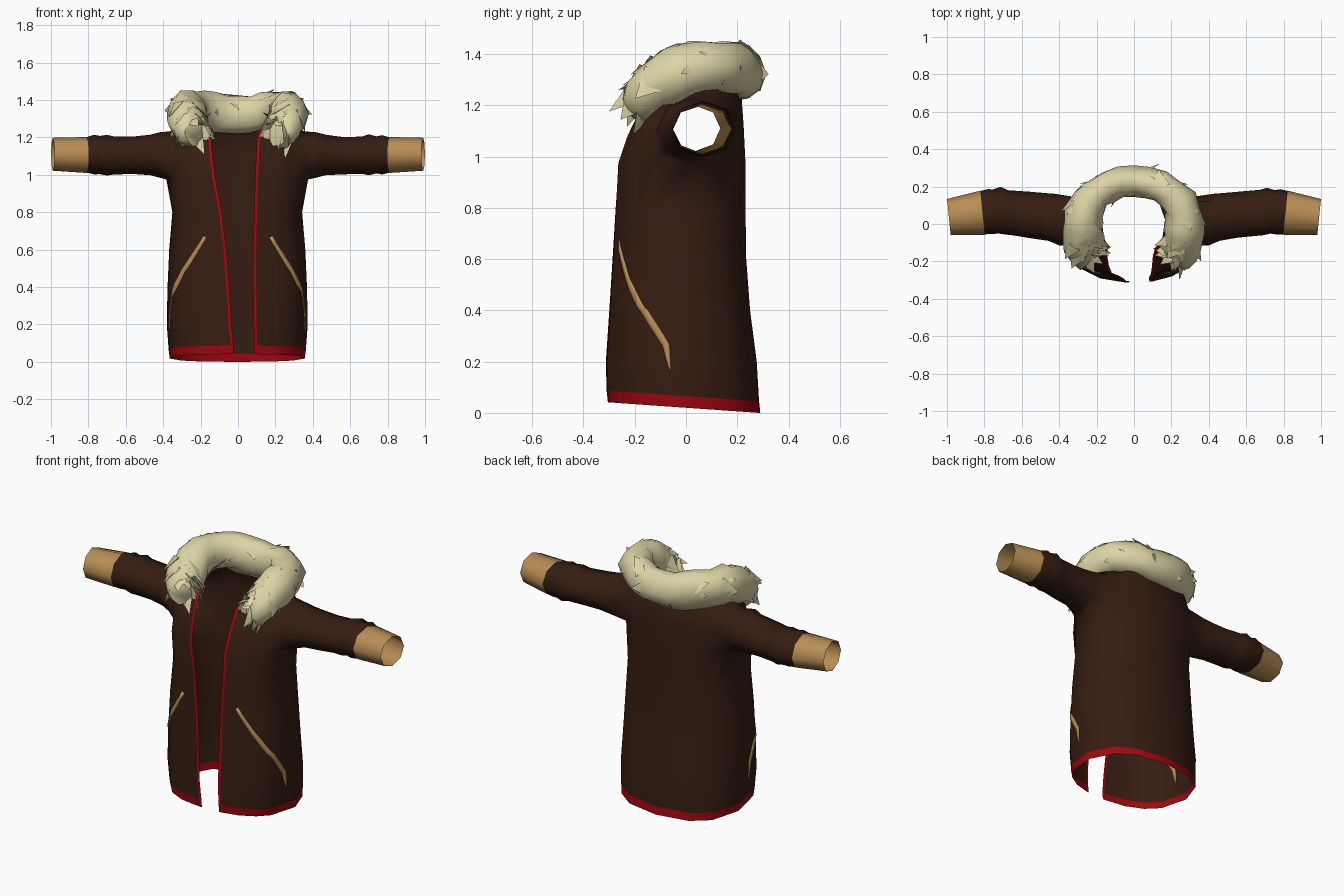
import bpy, bmesh, math, random
from mathutils import Vector
from mathutils.bvhtree import BVHTree

if "Cube" in bpy.data.objects:
    bpy.data.objects.remove(bpy.data.objects["Cube"])

random.seed(11)


def material(name, rgb):
    m = bpy.data.materials.new(name)
    m.diffuse_color = (*rgb, 1)
    m.use_nodes = True
    m.node_tree.nodes["Principled BSDF"].inputs["Base Color"].default_value = m.diffuse_color
    return m


BROWN = material("brown_cloth", (0.037, 0.0125, 0.006))
RED = material("red_trim", (0.36, 0.002, 0.005))
TAN = material("tan_leather", (0.48, 0.27, 0.09))
FUR = material("cream_fur", (0.72, 0.66, 0.38))


def make(name, bm, mat, angle):
    me = bpy.data.meshes.new(name)
    bm.to_mesh(me)
    bm.free()
    ob = bpy.data.objects.new(name, me)
    bpy.context.collection.objects.link(ob)
    me.materials.append(mat)
    bpy.ops.object.select_all(action='DESELECT')
    ob.select_set(True)
    bpy.context.view_layer.objects.active = ob
    bpy.ops.object.shade_smooth_by_angle(angle=math.radians(angle))
    return ob


def loft(bm, rows, closed=False, flip=False, skip=()):
    vs = [[bm.verts.new(p) for p in r] for r in rows]
    n = len(rows[0])
    for i in range(len(rows) - 1):
        for j in range(n if closed else n - 1):
            if (i, j) in skip:
                continue
            k = (j + 1) % n
            f = [vs[i][j], vs[i][k], vs[i + 1][k], vs[i + 1][j]]
            bm.faces.new(f[::-1] if flip else f)
    return vs


def lofted(name, rows, mat, angle=75, **kw):
    bm = bmesh.new()
    loft(bm, rows, **kw)
    return make(name, bm, mat, angle)


# Coat cross-sections: height, tilt, half width, front y, back y, left and right opening edge
SECTIONS = [
    (0.020, -0.07, 0.362, -0.305, 0.290, 0.02, 0.09),
    (0.065, -0.07, 0.368, -0.310, 0.285, 0.02, 0.09),
    (0.20, 0, 0.378, -0.313, 0.276, 0.03, 0.088),
    (0.40, 0, 0.374, -0.300, 0.250, 0.042, 0.085),
    (0.60, 0, 0.365, -0.288, 0.235, 0.058, 0.085),
    (0.80, 0, 0.348, -0.278, 0.232, 0.082, 0.09),
    (0.975, 0, 0.380, -0.268, 0.232, 0.115, 0.095),
    (1.10, 0.08, 0.380, -0.232, 0.225, 0.13, 0.10),
    (1.225, 0.15, 0.365, -0.175, 0.215, 0.14, 0.105),
    (1.255, 0.20, 0.265, -0.165, 0.185, 0.14, 0.11),
    (1.29, 0.40, 0.170, -0.160, 0.165, 0.13, 0.115),
]
P = 0.85


def section(z, tilt, a, yf, yb, left, right):
    yc, h = (yf + yb) / 2, (yb - yf) / 2

    def side(edge, s):
        a0, a1 = (math.asin((x / a) ** (1 / P)) for x in (edge, edge + 0.016))
        r64 = math.radians(64)
        angles = [a0, a1, a1 + (r64 - a1) * .33, a1 + (r64 - a1) * .67]
        angles += [math.radians(d) for d in (64, 95, 127, 151, 180)]
        pts = []
        for t in angles:
            c = math.cos(t)
            x = s * a * max(0, math.sin(t)) ** P - 0.004
            y = yc - h * math.copysign(abs(c) ** P, c)
            pts.append(Vector((x, y, z + tilt * y)))
        return pts
    return side(right, 1) + side(left, -1)[-2::-1]


grid = [section(*s) for s in SECTIONS]
A = 6                                   # first armhole row
holes = {(i, j) for i in (A - 1, A) for j in (3, 4, 9, 10)}

# Round off the armhole corners
for c0, c1, c2 in ((4, 5, 6), (12, 11, 10)):
    for i in (A, A + 2):
        for c in (c0, c2):
            p, mid = grid[i][c], grid[A + 1][c1]
            p.y += (mid.y - p.y) * 0.2
            p.z += (mid.z - p.z) * 0.24

# Hem band and front edging
lofted("hem_band", grid[:2], RED)
lofted("front_edging_right", [r[:2] for r in grid[1:]], RED)
lofted("front_edging_left", [r[-2:] for r in grid[1:]], RED)

# Sleeves and cuffs: x, centre y, centre z, radius y, radius z
SLEEVE = [
    (0.415, 0.024, 1.106, 0.138, 0.122),
    (0.47, 0.038, 1.106, 0.128, 0.108),
    (0.56, 0.048, 1.105, 0.125, 0.100),
    (0.66, 0.060, 1.103, 0.123, 0.099),
    (0.70, 0.068, 1.106, 0.127, 0.107),
    (0.74, 0.066, 1.106, 0.118, 0.100),
    (0.77, 0.066, 1.108, 0.122, 0.104),
    (0.815, 0.060, 1.106, 0.115, 0.093),
]
CUFF = [(0.81, 0.060, 1.106, 0.118, 0.096), (0.99, 0.038, 1.110, 0.096, 0.088)]


def ring(x, cy, cz, ry, rz, s, wobble):
    pts = []
    for k in range(8):
        t = math.radians(225 + 45 * k)
        w = 1 + random.uniform(-wobble, wobble)
        y = cy + ry * math.cos(t) * w
        pts.append(Vector((s * (x + 0.1 * (y - cy)), y, cz + rz * math.sin(t) * w)))
    return pts


# Coat shell: torso with armholes, sleeves welded in
coat = bmesh.new()
loft(coat, [r[1:-1] for r in grid[1:]], skip=holes)
for label, s in (("right", 1), ("left", -1)):
    c = [4, 5, 6] if s > 0 else [12, 11, 10]
    loop = [(A, c[0]), (A, c[1]), (A, c[2]), (A + 1, c[2]),
            (A + 2, c[2]), (A + 2, c[1]), (A + 2, c[0]), (A + 1, c[0])]
    root = [grid[i][j] for i, j in loop]
    rows = [root] + [ring(*r, s, 0.03 if 1 < n < 7 else 0) for n, r in enumerate(SLEEVE)]
    loft(coat, rows, closed=True, flip=s < 0)
    lofted("cuff_" + label, [ring(*r, s, 0) for r in CUFF], TAN, closed=True, flip=s < 0)
bmesh.ops.remove_doubles(coat, verts=coat.verts, dist=0.0005)
bmesh.ops.delete(coat, geom=[v for v in coat.verts if not v.link_faces], context='VERTS')
tree = BVHTree.FromBMesh(coat)
make("coat_body_and_sleeves", coat, BROWN, 85)

# Slanted pocket strips laid on the coat surface
POCKET = [(0.18, -0.28, 0.67), (0.30, -0.19, 0.45), (0.37, -0.08, 0.265), (0.38, -0.065, 0.165)]
WIDTH = [0.010, 0.014, 0.014, 0.003]
for label, s in (("right", 1), ("left", -1)):
    rows = []
    for n in range(3):
        a, b = (Vector((s * p[0], p[1], p[2])) for p in POCKET[n:n + 2])
        for k in range(6 if n < 2 else 7):
            t = k / 6
            hit, nrm, _, _ = tree.find_nearest(a.lerp(b, t))
            side = (b - a).cross(nrm).normalized() * (WIDTH[n] * (1 - t) + WIDTH[n + 1] * t)
            rows.append([tree.find_nearest(hit + side * q)[0] for q in (1, 0, -1)])
    ob = lofted("pocket_strip_" + label, rows, TAN, 40)
    mod = ob.modifiers.new("thickness", 'SOLIDIFY')
    mod.thickness, mod.offset = 0.01, 0

# Fur collar: horseshoe roll with rough sections (centre x, y, z, half width, half height)
HALF = [(0.205, -0.195, 1.225, 0.080, 0.070), (0.235, -0.155, 1.250, 0.108, 0.112),
        (0.258, -0.080, 1.300, 0.108, 0.125), (0.266, 0.01, 1.340, 0.104, 0.110),
        (0.240, 0.115, 1.355, 0.098, 0.105), (0.140, 0.200, 1.335, 0.088, 0.107)]
path = [Vector(p) for p in HALF] + [Vector((0, 0.225, 1.322, 0.084, 0.102))]
path += [Vector((-p[0] - max(0, 0.02 - 0.1 * p[1]) * 0.5, *p[1:])) for p in HALF[::-1]]


def smooth_path(pts, steps):
    out = []
    for i in range(len(pts) - 1):
        a, b, c, d = pts[max(i - 1, 0)], pts[i], pts[i + 1], pts[min(i + 2, len(pts) - 1)]
        for k in range(steps):
            t = k / steps
            out.append(0.5 * (2 * b + (c - a) * t + (2 * a - 5 * b + 4 * c - d) * t ** 2
                              + (3 * b - a - 3 * c + d) * t ** 3))
    return out + [pts[-1]]


spine = smooth_path(path, 2)
N = 10
rows, outs, tans = [], [], []
for i, p in enumerate(spine):
    tan = (spine[min(i + 1, len(spine) - 1)] - spine[max(i - 1, 0)]).xyz.normalized()
    side = tan.cross(Vector((0, 0, 1))).normalized()
    dirs = [side * math.cos(math.tau * j / N) * p[3] + Vector((0, 0, math.sin(math.tau * j / N) * p[4]))
            for j in range(N)]
    rows.append([p.xyz + d * random.uniform(0.86, 1.08) for d in dirs])
    outs.append([d.normalized() for d in dirs])
    tans.append(tan)
bm = bmesh.new()
vs = loft(bm, rows, closed=True)
bm.faces.new(vs[0])
bm.faces.new(vs[-1][::-1])
bmesh.ops.recalc_face_normals(bm, faces=bm.faces)
make("fur_collar", bm, FUR, 60)

# Fur tufts: broad pointed shards, densest toward the collar ends
bm = bmesh.new()
last = len(spine) - 1
for i in range(last + 1):
    end = min(i, last - i)
    for j in range(N):
        if random.random() > (0.45 if end < 4 else 0.2):
            continue
        p, out = rows[i][j], outs[i][j]
        toward = tans[i] * (-1 if i < last / 2 else 1)
        drop = Vector((0, 0, -0.35 if end < 4 else -0.1))
        aim = (out * 0.3 + toward * random.uniform(0.4, 0.9) + drop).normalized()
        across = aim.cross(out).normalized() * random.uniform(0.045, 0.07)
        length = random.uniform(0.045, 0.075) if end < 4 else random.uniform(0.035, 0.055)
        base = p - out * 0.026 - aim * 0.05
        corners = [base + across, base + out * 0.026, base - across, base - out * 0.015]
        ring_v = [bm.verts.new(q) for q in corners]
        tip = bm.verts.new(p + aim * length)
        for k in range(4):
            bm.faces.new((ring_v[k], ring_v[(k + 1) % 4], tip))
bmesh.ops.recalc_face_normals(bm, faces=bm.faces)
make("fur_tufts", bm, FUR, 75)
